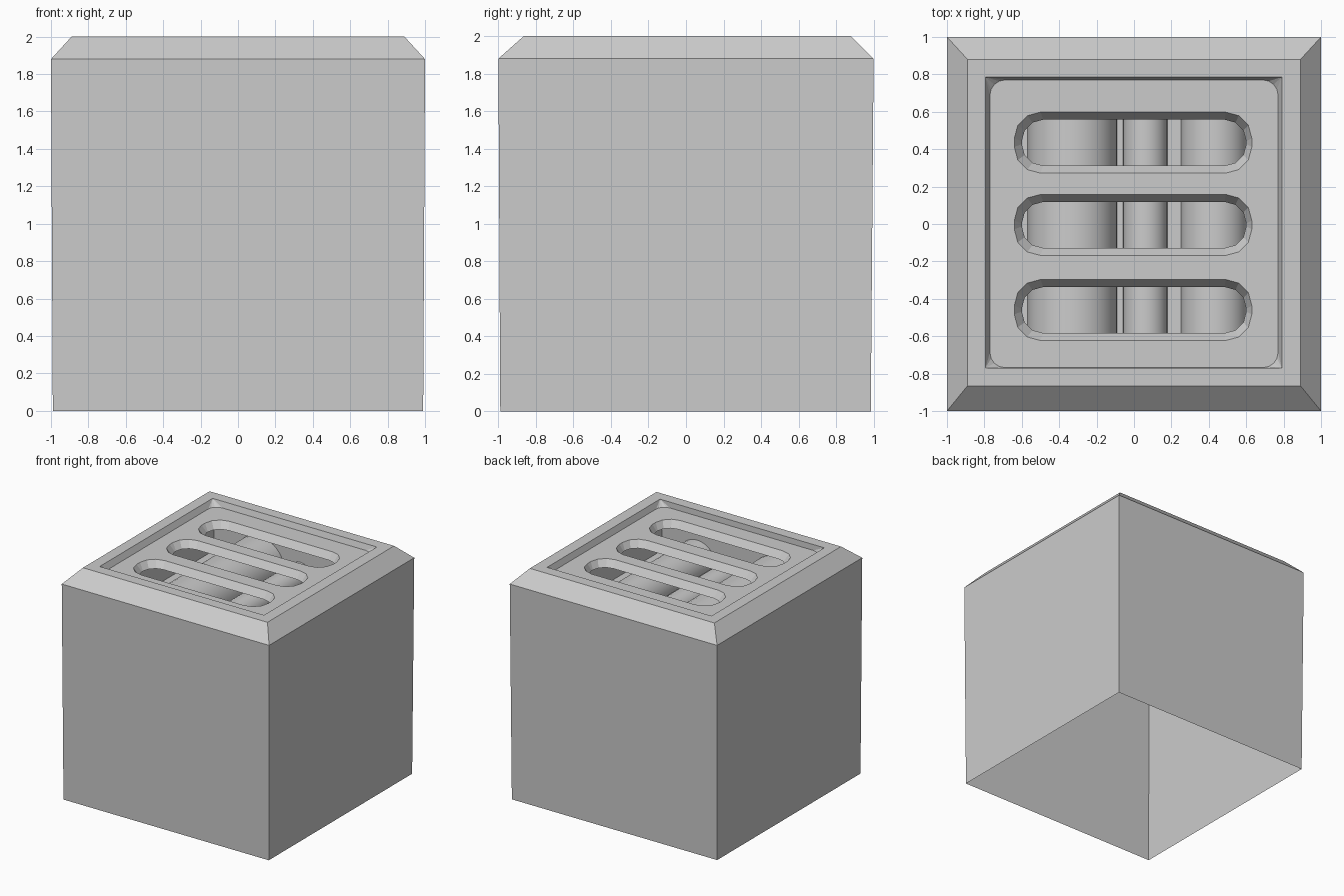
import bpy, bmesh, math

cube = bpy.data.objects.get("Cube")
if cube:
    bpy.data.objects.remove(cube, do_unlink=True)

grey = bpy.data.materials.new("light grey")
grey.use_nodes = True
grey.diffuse_color = (0.6, 0.6, 0.6, 1)
grey.node_tree.nodes["Principled BSDF"].inputs["Base Color"].default_value = (0.6, 0.6, 0.6, 1)

PLATE_Z, SLOT_Z, FLOOR_Z = 1.95, 1.89, 1.56


def finish(name, bm, smooth=False):
    bmesh.ops.remove_doubles(bm, verts=bm.verts[:], dist=0.0005)
    mesh = bpy.data.meshes.new(name)
    bm.to_mesh(mesh)
    bm.free()
    mesh.materials.append(grey)
    ob = bpy.data.objects.new(name, mesh)
    bpy.context.collection.objects.link(ob)
    if smooth:
        bpy.ops.object.select_all(action='DESELECT')
        ob.select_set(True)
        bpy.context.view_layer.objects.active = ob
        bpy.ops.object.shade_smooth_by_angle(angle=math.radians(35))
    return ob


def ring(bm, x0, x1, y0, y1, z, r=0.0, steps=4):
    """Counter-clockwise rectangle with rounded corners."""
    corners = ((x1 - r, y1 - r), (x0 + r, y1 - r), (x0 + r, y0 + r), (x1 - r, y0 + r))
    verts = []
    for i, (cx, cy) in enumerate(corners):
        for k in range(steps + 1):
            a = math.pi / 2 * (i + k / steps)
            verts.append(bm.verts.new((cx + r * math.cos(a), cy + r * math.sin(a), z)))
    return verts


def loft(bm, rings):
    """Join each ring to the next with quads."""
    for low, high in zip(rings, rings[1:]):
        n = len(low)
        for i in range(n):
            j = (i + 1) % n
            bm.faces.new((low[i], low[j], high[j], high[i]))


# Open-bottomed shell: walls, chamfer, top rim and sloped recess
bm = bmesh.new()
loft(bm, [ring(bm, -0.99, 0.99, -0.99, 0.985, 0),
          ring(bm, -1, 1, -1, 1, 1.88),
          ring(bm, -0.89, 0.89, -0.865, 0.88, 2),
          ring(bm, -0.795, 0.79, -0.77, 0.785, 2),
          ring(bm, -0.77, 0.77, -0.768, 0.77, PLATE_Z, 0.08)])
finish("case_shell", bm)

# Recessed plate pierced by three slots
bm = bmesh.new()
outlines = [ring(bm, -0.77, 0.77, -0.768, 0.77, PLATE_Z, 0.08)]
slots = []
for y in (-0.46, -0.005, 0.435):
    top = ring(bm, -0.64, 0.63, y - 0.163, y + 0.163, PLATE_Z, 0.14, 3)
    low = ring(bm, -0.6, 0.6, y - 0.123, y + 0.123, SLOT_Z, 0.115, 3)
    outlines.append(top)
    slots.append([low, top])
edges = [bm.edges.new((o[i - 1], o[i])) for o in outlines for i in range(len(o))]
bmesh.ops.triangle_fill(bm, edges=edges, use_beauty=True, normal=(0, 0, 1))
for f in bm.faces:
    if f.normal.z < 0:
        f.normal_flip()
for low, top in slots:
    loft(bm, [top, low])
    for f in bm.faces:
        f.normal_update()
finish("slotted_plate", bm)

# Tray under the plate
bm = bmesh.new()
floor = ring(bm, -0.77, 0.77, -0.768, 0.77, FLOOR_Z)
loft(bm, [ring(bm, -0.77, 0.77, -0.768, 0.77, PLATE_Z - 0.005), floor])
bm.faces.new(floor)
finish("inner_tray", bm)

# Half-round bars lying on the tray, running front to back
for name, x, r in (("wide_bar", -0.33, 0.24), ("narrow_bar", 0.06, 0.118), ("middle_bar", 0.43, 0.18)):
    bm = bmesh.new()
    rows = []
    for y in (-0.768, 0.77):
        rows.append([bm.verts.new((x + r * math.cos(math.pi * k / 16), y,
                                   FLOOR_Z + r * math.sin(math.pi * k / 16))) for k in range(17)])
    for k in range(16):
        bm.faces.new((rows[0][k], rows[1][k], rows[1][k + 1], rows[0][k + 1]))
    bmesh.ops.recalc_face_normals(bm, faces=bm.faces[:])
    for f in bm.faces:
        f.normal_update()
    if sum(f.normal.z for f in bm.faces) < 0:
        bmesh.ops.reverse_faces(bm, faces=bm.faces[:])
    finish(name, bm, smooth=True)
